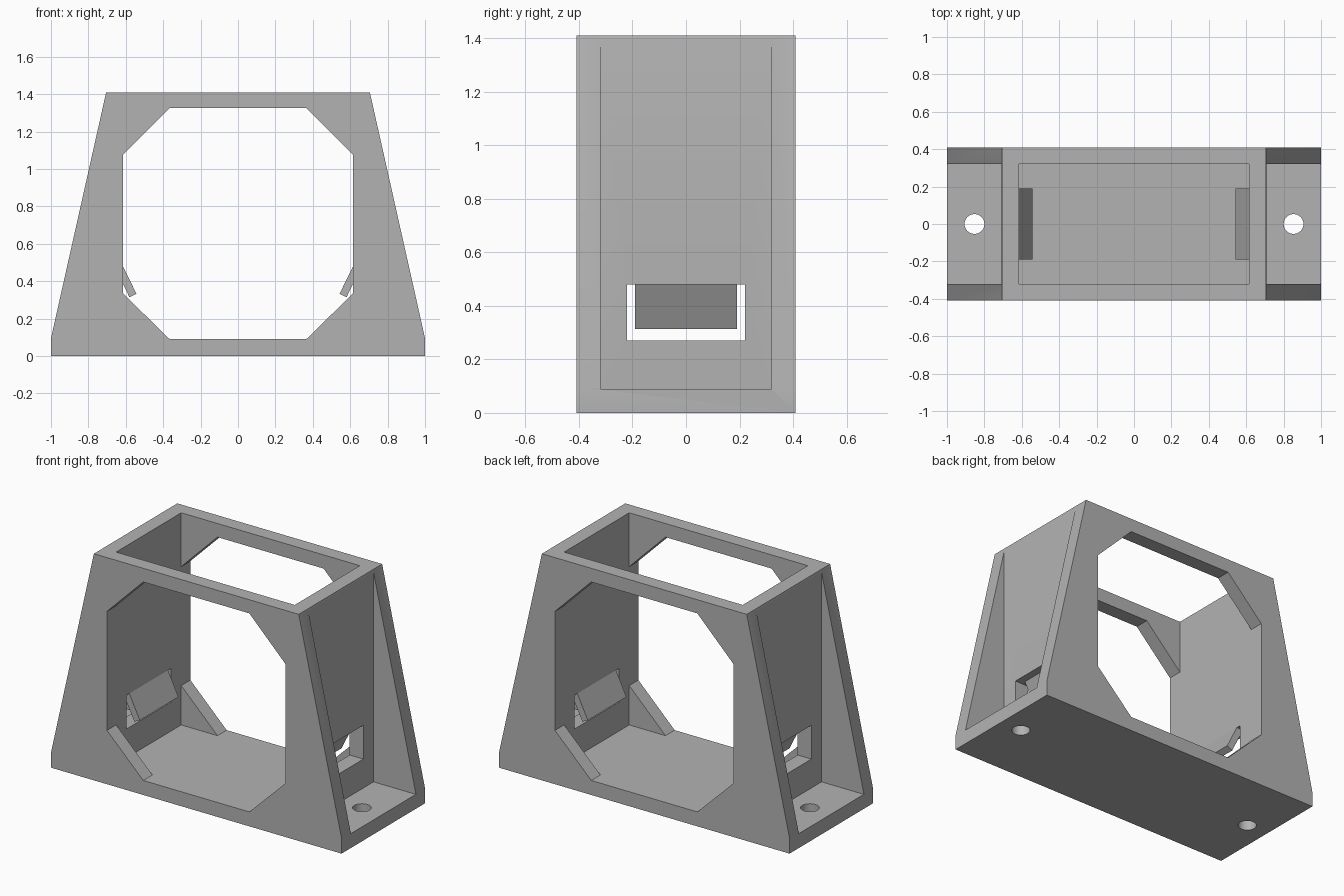
import bpy
import bmesh
import math
from mathutils import Matrix

cube = bpy.data.objects.get("Cube")
if cube:
    bpy.data.objects.remove(cube, do_unlink=True)

grey = bpy.data.materials.new("plain grey")
grey.use_nodes = True
colour = (0.45, 0.45, 0.45, 1)
grey.diffuse_color = colour
grey.node_tree.nodes["Principled BSDF"].inputs["Base Color"].default_value = colour

# Main dimensions
WIDTH, DEPTH, HEIGHT = 1.0, 0.41, 1.41      # half width, half depth, full height
TOP, INNER, OUTER = 0.705, 0.615, 0.709     # top half width, side wall faces
WALL, PLATE = 0.09, 0.32                    # floor thickness, plate inner face
SLOT_TOP = 0.48


def add_object(name, bm):
    bmesh.ops.recalc_face_normals(bm, faces=bm.faces)
    mesh = bpy.data.meshes.new(name)
    bm.to_mesh(mesh)
    bm.free()
    mesh.materials.append(grey)
    obj = bpy.data.objects.new(name, mesh)
    bpy.context.collection.objects.link(obj)
    return obj


def prism(name, profile, half_depth):
    """Extrude an x-z profile along y."""
    bm = bmesh.new()
    face = bm.faces.new([bm.verts.new((x, -half_depth, z)) for x, z in profile])
    new = bmesh.ops.extrude_face_region(bm, geom=[face])["geom"]
    verts = [g for g in new if isinstance(g, bmesh.types.BMVert)]
    bmesh.ops.translate(bm, verts=verts, vec=(0, 2 * half_depth, 0))
    return add_object(name, bm)


def box(name, x0, x1, half_depth, z0, z1):
    return prism(name, [(x0, z0), (x1, z0), (x1, z1), (x0, z1)], half_depth)


def cylinder(name, x, radius):
    bm = bmesh.new()
    bmesh.ops.create_cone(bm, cap_ends=True, segments=32, radius1=radius,
                          radius2=radius, depth=0.4,
                          matrix=Matrix.Translation((x, 0, 0)))
    return add_object(name, bm)


def cut(target, cutter):
    mod = target.modifiers.new("cut", 'BOOLEAN')
    mod.operation = 'DIFFERENCE'
    mod.solver = 'EXACT'
    mod.object = cutter
    graph = bpy.context.evaluated_depsgraph_get()
    mesh = bpy.data.meshes.new_from_object(target.evaluated_get(graph))
    target.modifiers.clear()
    target.data = mesh
    bpy.data.objects.remove(cutter, do_unlink=True)


# Tapered body
half = [(WIDTH, 0), (WIDTH, 0.095), (TOP, HEIGHT)]
body = prism("bracket_body", half + [(-x, z) for x, z in reversed(half)], DEPTH)

# Open cavity and the eight-sided window through front and back
cut(body, box("cavity_cutter", -INNER, INNER, PLATE, WALL, 2))
window = [(0.365, WALL), (INNER, 0.335), (INNER, 1.075), (0.365, 1.325)]
cut(body, prism("window_cutter", window + [(-x, z) for x, z in reversed(window)], 1))

for side, label in ((1, "left"), (-1, "right")):
    # Outer pocket, clip slot and screw hole
    cut(body, box("pocket_cutter", side * OUTER, side * 1.5, PLATE, WALL, 2))
    cut(body, box("slot_cutter", side * 0.5, side * 0.8, 0.22, 0.27, SLOT_TOP))
    cut(body, cylinder("hole_cutter", side * 0.853, 0.053))
    # Slanted clip hanging from the top of the slot
    clip = [(INNER, SLOT_TOP), (0.543, 0.333), (0.58, 0.314), (0.662, SLOT_TOP)]
    prism(label + "_clip", [(side * x, z) for x, z in clip], 0.19)

# Round only the screw holes
for obj in bpy.context.collection.objects:
    obj.select_set(obj == body)
bpy.context.view_layer.objects.active = body
bpy.ops.object.shade_smooth_by_angle(angle=math.radians(20))
